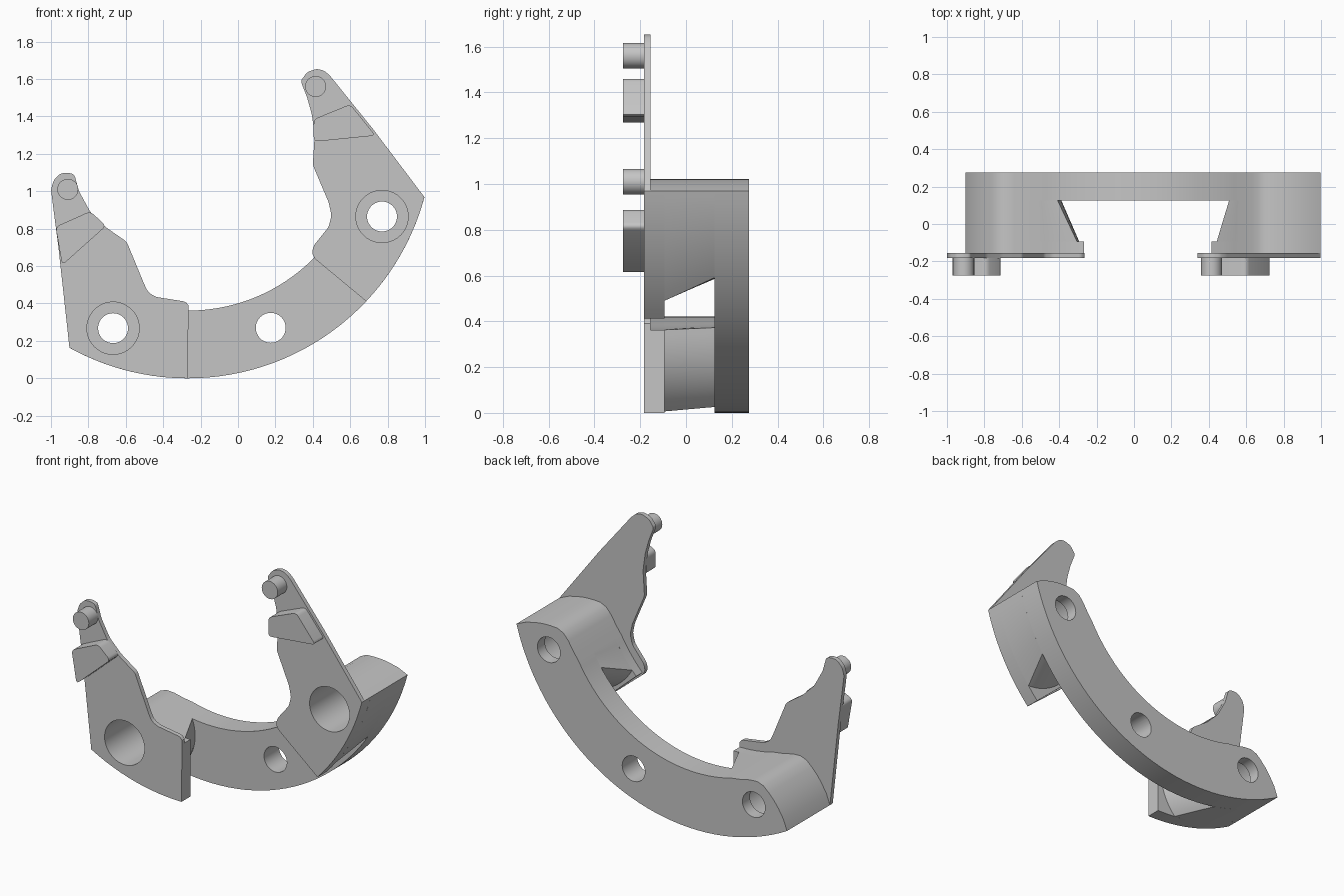
import bpy, bmesh
from math import sin, cos, acos, atan2, hypot, degrees, radians, pi
from mathutils import Vector

cube = bpy.data.objects.get("Cube")
if cube:
    bpy.data.objects.remove(cube)

grey = bpy.data.materials.new("plain_grey")
grey.use_nodes = True
colour = (0.56, 0.56, 0.56, 1)
grey.diffuse_color = colour
grey.node_tree.nodes["Principled BSDF"].inputs["Base Color"].default_value = colour

CX, CZ, R_OUT, R_IN = -0.268, 1.31, 1.31, 0.948  # ring centre and radii
AXIS = -67                                       # ring's symmetry direction
TIP = 51.9                                       # half angle of the ring
# rounded end of the ring, as radius and angle from the symmetry axis
END = [(1.238, 52.4), (1.17, 52.3), (1.12, 52.0), (1.067, 51.3), (1.02, 50.4),
       (0.986, 48.6), (0.967, 45.7), (0.957, 41.5)]
parts = []


def polar(r, a, side=1):
    t = radians(AXIS + side * a)
    return CX + r * cos(t), CZ + r * sin(t)


def arc(r, a0, a1, n, side=1):
    return [polar(r, a0 + (a1 - a0) * i / n, side) for i in range(n + 1)]


def circle(x, z, r, n=40):
    return [(x + r * cos(2 * pi * i / n), z + r * sin(2 * pi * i / n)) for i in range(n)]


def soften(points, size, n=4):
    """Round every corner of a closed outline, starting that far from it."""
    out = []
    for i, p in enumerate(points):
        p, before, after = Vector(p), Vector(points[i - 1]), Vector(points[(i + 1) % len(points)])
        a = p + (before - p).normalized() * size
        b = p + (after - p).normalized() * size
        for k in range(n + 1):
            t = k / n
            out.append(tuple(a * (1 - t) ** 2 + p * 2 * t * (1 - t) + b * t * t))
    return out


def loft(name, front, y0, back, y1):
    """Solid between two outlines with equal point counts."""
    bm = bmesh.new()
    a = [bm.verts.new((x, y0, z)) for x, z in front]
    b = [bm.verts.new((x, y1, z)) for x, z in back]
    bm.faces.new(a)
    bm.faces.new(b[::-1])
    for i in range(len(a)):
        j = (i + 1) % len(a)
        bm.faces.new((a[j], a[i], b[i], b[j]))
    bmesh.ops.recalc_face_normals(bm, faces=bm.faces)
    mesh = bpy.data.meshes.new(name)
    bm.to_mesh(mesh)
    bm.free()
    mesh.materials.append(grey)
    obj = bpy.data.objects.new(name, mesh)
    bpy.context.collection.objects.link(obj)
    parts.append(obj)
    return obj


def prism(name, outline, y0, y1):
    return loft(name, outline, y0, outline, y1)


def drill(obj, x, z, r, y0, y1):
    cutter = prism("drill_cutter", circle(x, z, r), y0, y1)
    cutter.hide_render = True
    parts.remove(cutter)
    mod = obj.modifiers.new("hole", 'BOOLEAN')
    mod.operation, mod.solver, mod.object = 'DIFFERENCE', 'EXACT', cutter
    bpy.context.view_layer.objects.active = obj
    bpy.ops.object.modifier_apply(modifier=mod.name)
    bpy.data.objects.remove(cutter)


def ring_end(side, a_out, a_in):
    """Outline of one end of the ring, cut off at the given angles."""
    return (arc(R_OUT, a_out, TIP, 12, side) + [polar(r, a, side) for r, a in END]
            + arc(R_IN, 38, a_in, 6, side))


def boss_outline(side, radius):
    """End of the ring, limited to a circle around its hole."""
    hx, hz = HOLES[side]
    dist = hypot(hx - CX, hz - CZ)
    hole_angle = side * (degrees(atan2(hz - CZ, hx - CX)) - AXIS)

    def meet(r):
        return hole_angle - degrees(acos((r * r + dist ** 2 - radius ** 2) / (2 * r * dist)))

    outline = ring_end(side, meet(R_OUT), meet(R_IN))
    (x0, z0), (x1, z1) = outline[-1], outline[0]
    start = atan2(z0 - hz, x0 - hx)
    sweep = (atan2(z1 - hz, x1 - hx) - start + pi) % (2 * pi) - pi
    for i in range(1, 14):
        t = start + sweep * i / 14
        outline.append((hx + radius * cos(t), hz + radius * sin(t)))
    return outline


# curved back ring with two stepped end holes and one middle hole
left_end = [polar(r, a) for r, a in END]
right_end = [polar(r, a, -1) for r, a in reversed(END)]
ring = prism("back_ring", arc(R_OUT, -TIP, TIP, 40) + left_end
             + arc(R_IN, 38, -38, 30) + right_end, 0.125, 0.275)
HOLES = {1: (0.77, 0.865), -1: (-0.668, 0.268)}
for x, z in list(HOLES.values()) + [(0.175, 0.27)]:
    drill(ring, x, z, 0.08, 0.0, 0.4)
for x, z in HOLES.values():
    drill(ring, x, z, 0.14, 0.0, 0.2)

# edge of each arm plate, after its outer arc
ARM = {
    1: [(0.72, 1.335), (0.49, 1.62), (0.46, 1.645), (0.42, 1.655), (0.37, 1.637),
        (0.335, 1.59), (0.37, 1.5), (0.395, 1.41), (0.41, 1.3), (0.4, 1.14),
        (0.485, 0.94), (0.5, 0.87), (0.485, 0.81), (0.405, 0.71), (0.395, 0.67),
        (0.41, 0.64)],
    -1: [(-0.96, 0.7), (-0.99, 0.93), (-1.0, 1.01), (-0.985, 1.06), (-0.95, 1.095),
         (-0.91, 1.1), (-0.875, 1.09), (-0.85, 1.0), (-0.79, 0.89), (-0.71, 0.81),
         (-0.595, 0.73), (-0.5, 0.5), (-0.48, 0.46), (-0.44, 0.435), (-0.28, 0.41),
         (-0.265, 0.39)],
}
PIN = {1: (0.415, 1.56), -1: (-0.91, 1.01)}
PAD = {1: [(0.405, 1.385), (0.6, 1.465), (0.735, 1.298), (0.405, 1.265)],
       -1: [(-0.975, 0.81), (-0.79, 0.893), (-0.705, 0.815), (-0.94, 0.605)]}
PLATE_CUT = {1: (23.7, 23), -1: (23, 23)}

for side, word in ((1, "left"), (-1, "right")):
    a_out, a_in = PLATE_CUT[side]
    # thin arm plate, foot behind it and conical boss
    edge = soften(ARM[side], 0.015)[5:-5]
    plate = prism(word + "_arm_plate", arc(R_OUT, a_out, TIP, 12, side)
                  + ARM[side][:1] + edge + ARM[side][-1:], -0.183, -0.155)
    foot = prism(word + "_foot", ring_end(side, a_out, a_in), -0.155, -0.093)
    boss = loft(word + "_boss", boss_outline(side, 0.375), -0.093,
                boss_outline(side, 0.28), 0.125)
    for obj in (plate, foot, boss):
        drill(obj, *HOLES[side], 0.14, -0.4, 0.4)
    # locating pin and pad on the front of the arm
    prism(word + "_pin", circle(*PIN[side], 0.056), -0.275, -0.183)
    prism(word + "_pad", soften(PAD[side], 0.025), -0.275, -0.183)

# smooth curved walls, sharp rims
bpy.ops.object.select_all(action='DESELECT')
for obj in parts:
    obj.select_set(True)
bpy.context.view_layer.objects.active = ring
bpy.ops.object.shade_smooth_by_angle(angle=radians(32))
